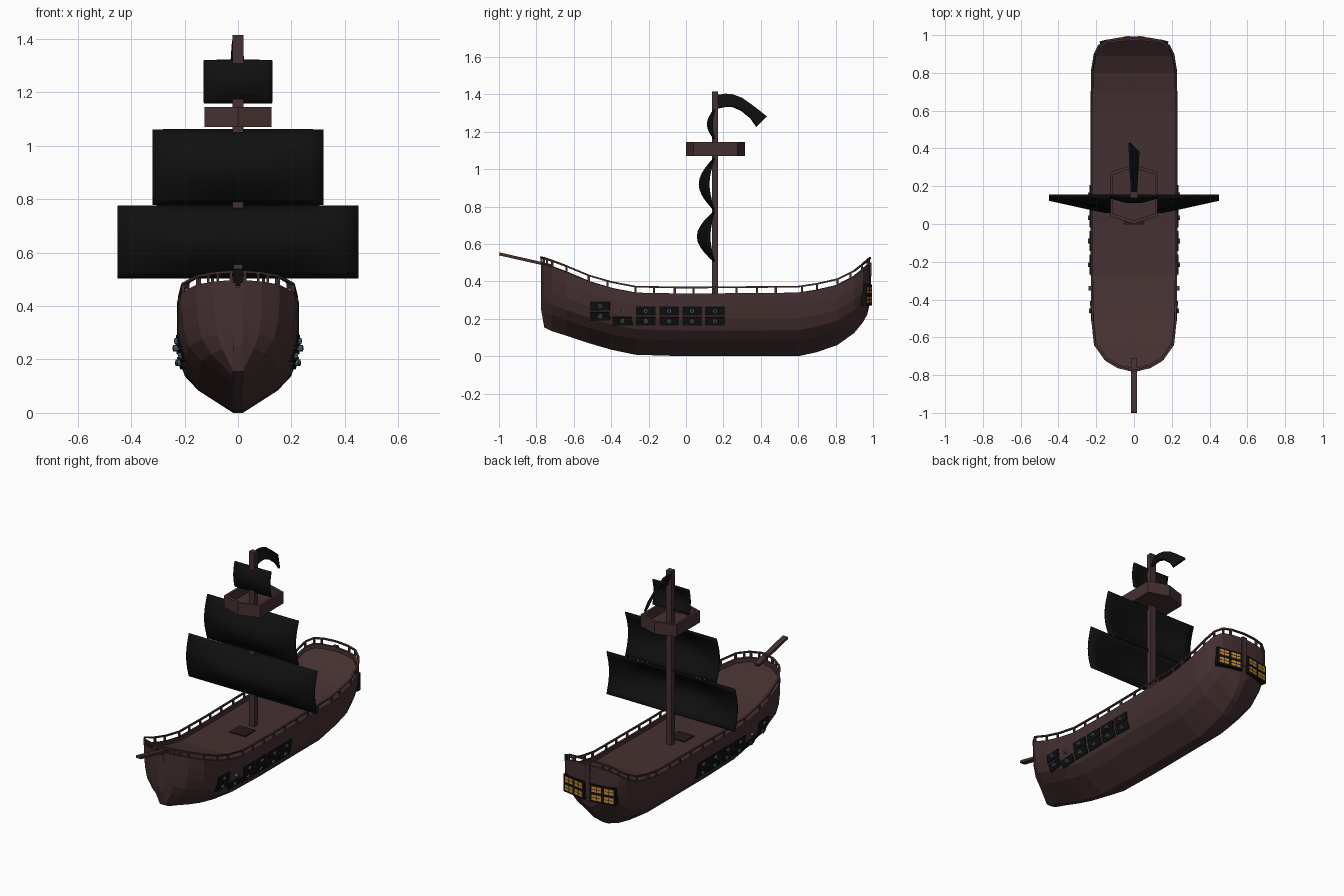
import bpy, bmesh, math
from mathutils import Vector, Matrix

if "Cube" in bpy.data.objects:
    bpy.data.objects.remove(bpy.data.objects["Cube"])

def material(name, r, g, b):
    m = bpy.data.materials.new(name)
    m.diffuse_color = (r, g, b, 1)
    m.use_nodes = True
    m.node_tree.nodes["Principled BSDF"].inputs["Base Color"].default_value = m.diffuse_color
    return m

WOOD = material("dark_brown_wood", 0.060, 0.030, 0.031)
HATCH = material("deep_brown", 0.020, 0.010, 0.010)
BLACK = material("black", 0.005, 0.005, 0.005)
TEAL = material("teal_metal", 0.08, 0.15, 0.18)
YELLOW = material("window_yellow", 0.60, 0.28, 0.03)

def finish(name, bm, mats, mirror=False, thick=0, smooth=False):
    bmesh.ops.recalc_face_normals(bm, faces=bm.faces)
    me = bpy.data.meshes.new(name)
    bm.to_mesh(me)
    bm.free()
    ob = bpy.data.objects.new(name, me)
    bpy.context.collection.objects.link(ob)
    for m in mats:
        me.materials.append(m)
    if smooth:
        me.shade_smooth()
    if thick:
        s = ob.modifiers.new("thickness", 'SOLIDIFY')
        s.thickness = thick
        s.offset = 0
    if mirror:
        mod = ob.modifiers.new("mirror", 'MIRROR')
        mod.use_clip = False
        mod.use_mirror_merge = False
    return ob

def paint(verts, mat):
    for f in {f for v in verts for f in v.link_faces}:
        f.material_index = mat

def box(bm, loc, size, rot=Matrix(), mat=0):
    m = Matrix.Translation(loc) @ rot.to_4x4() @ Matrix.Diagonal((*size, 1))
    paint(bmesh.ops.create_cube(bm, size=1, matrix=m)['verts'], mat)

def beam(bm, p, q, wide, high):
    p, q = Vector(p), Vector(q)
    rot = (q - p).to_track_quat('Y', 'Z').to_matrix()
    box(bm, (p + q) / 2, (wide, (q - p).length, high), rot)

# Hull stations: y, half width, keel height, rim height
ST = [(-.775, .02, .25, .497), (-.758, .09, .155, .492), (-.72, .155, .135, .48),
      (-.64, .212, .11, .45), (-.52, .225, .07, .40), (-.40, .228, .035, .365),
      (-.27, .229, .008, .34), (0, .229, 0, .335), (.60, .229, 0, .34),
      (.70, .229, .022, .355), (.81, .228, .06, .38), (.90, .213, .125, .425),
      (.945, .19, .18, .46), (.97, .15, .225, .482), (.98, .09, .27, .49),
      (.984, .02, .31, .493)]
# Cross-section: fraction of width, fraction of height
SEC = [(.08, 0), (.65, .25), (.87, .41), (.96, .59), (1, .8), (1, 1)]

def lerp_table(tab, t):
    for a, b in zip(tab, tab[1:]):
        if t <= b[0]:
            k = (t - a[0]) / (b[0] - a[0])
            return [p + (q - p) * k for p, q in zip(a, b)]
    return list(tab[-1])

def hull_x(y, z):
    _, w, zb, zt = lerp_table(ST, y)
    return w * lerp_table([(h, f) for f, h in SEC], (z - zb) / (zt - zb))[1]

# Hull with rim and sunken deck, lofted through the stations
bm = bmesh.new()
rings = []
for y, w, zb, zt in ST:
    half = [(max(w * f, min(w, .018)), y, zb + (zt - zb) * h) for f, h in SEC]
    inner, yi = max(w - .013, .006), .1 + (y - .1) * .985
    half += [(inner, yi, zt), (inner, yi, zt - .025)]
    ring = half + [(-x, yy, z) for x, yy, z in reversed(half)]
    rings.append([bm.verts.new(p) for p in ring])
n = len(rings[0])
for a, b in zip(rings, rings[1:]):
    for i in range(n):
        j = (i + 1) % n
        bm.faces.new((a[i], a[j], b[j], b[i]))
bm.faces.new(rings[0])
bm.faces.new(rings[-1])
finish("hull", bm, [WOOD])

# Railing: hand rail along the rim plus posts
bm = bmesh.new()
rail = [Vector((max(w - .006, 0), y, zt + .032)) for y, w, _, zt in ST]
rail = [Vector((0, rail[0].y, rail[0].z))] + rail + [Vector((0, rail[-1].y, rail[-1].z))]
for p, q in zip(rail, rail[1:]):
    beam(bm, p, q, .011, .009)
for y in (-.772, -.76, -.742, -.715, -.64, -.52, -.42, -.27, -.17, -.06, .04, .15, .27,
          .38, .48, .62, .70, .81, .88, .94, .97, .978):
    _, w, _, zt = lerp_table(ST, y)
    box(bm, (w - .006, y, zt + .014), (.011, .011, .034))
finish("railing", bm, [WOOD], mirror=True)

# Bowsprit
bm = bmesh.new()
beam(bm, (0, -.71, .482), (0, -.998, .547), .034, .016)
finish("bowsprit", bm, [WOOD])

# Mast and deck hatch
bm = bmesh.new()
box(bm, (0, .155, .86), (.04, .034, 1.11))
finish("mast", bm, [WOOD])
bm = bmesh.new()
box(bm, (0, .045, .313), (.11, .10, .008))
finish("deck_hatch", bm, [HATCH])

# Crow's nest: stretched hexagonal tub, open on top
bm = bmesh.new()
HEX = [(0, -.158), (.125, -.118), (.125, .118), (0, .158), (-.125, .118), (-.125, -.118)]
def hexring(s, z):
    return [bm.verts.new((x * s, .158 + y * s, z)) for x, y in HEX]
loops = [hexring(1, 1.07), hexring(1, 1.145), hexring(.88, 1.145), hexring(.88, 1.085)]
for a, b in zip(loops, loops[1:]):
    for i in range(6):
        bm.faces.new((a[i], a[(i + 1) % 6], b[(i + 1) % 6], b[i]))
bm.faces.new(loops[0])
bm.faces.new(loops[-1])
finish("lookout_nest", bm, [WOOD])

# Sails: sheets bulging forward, flatter at the side edges
def sail(name, half, z0, z1, edge, mid):
    bm = bmesh.new()
    nx, nz = 12, 10
    grid = []
    for i in range(nx + 1):
        u = -1 + 2 * i / nx
        depth = edge + (mid - edge) * min(1, (1 - abs(u)) / .65)
        grid.append([bm.verts.new((u * half, .152 - depth * math.sin(math.pi * k / nz),
                                   z0 + (z1 - z0) * k / nz)) for k in range(nz + 1)])
    for a, b in zip(grid, grid[1:]):
        for k in range(nz):
            bm.faces.new((a[k], b[k], b[k + 1], a[k + 1]))
    finish(name, bm, [BLACK], thick=.008, smooth=True)

sail("lower_sail", .45, .505, .775, .025, .09)
sail("middle_sail", .32, .78, 1.06, .03, .08)
sail("top_sail", .128, 1.16, 1.32, .012, .036)

# Flag: drooping strip twisting toward its tip
bm = bmesh.new()
TOP = [(.165, 1.395), (.21, 1.402), (.25, 1.398), (.30, 1.378), (.36, 1.335), (.43, 1.28)]
LOW = [(.165, 1.325), (.21, 1.334), (.25, 1.334), (.295, 1.315), (.345, 1.275), (.378, 1.228)]
cols = []
for i, (t, l) in enumerate(zip(TOP, LOW)):
    lean = .010 + .003 * i
    mid = ((t[0] + l[0]) / 2, (t[1] + l[1]) / 2)
    cols.append([bm.verts.new((x, *p)) for x, p in ((-lean, t), (0, mid), (lean, l))])
for a, b in zip(cols, cols[1:]):
    for k in range(2):
        bm.faces.new((a[k], b[k], b[k + 1], a[k + 1]))
finish("flag", bm, [BLACK], thick=.012)

# Gun ports and cannon muzzles, two rows of six on each side
ports, guns = bmesh.new(), bmesh.new()
for c, y in enumerate((-.46, -.34, -.215, -.09, .033, .155)):
    for row, z in enumerate((.187, .242)):
        if c == 0:
            z += .027
        x = hull_x(y, z)
        tilt = math.atan2(hull_x(y, z + .022) - hull_x(y, z - .022), .044)
        yaw = math.atan2(hull_x(y - .05, z) - hull_x(y + .05, z), .1)
        rot = Matrix.Rotation(yaw, 3, 'Z') @ Matrix.Rotation(tilt, 3, 'Y')
        if (c, row) != (1, 1):
            box(ports, (x + .002, y, z), (.009, .105, .047), rot)
        for r, length, mat in ((.012, .034, 0), (.006, .036, 1)):
            m = Matrix.Translation((x + .001, y, z)) @ Matrix.Rotation(math.pi / 2, 4, 'Y')
            v = bmesh.ops.create_cone(guns, cap_ends=True, segments=8, radius1=r,
                                      radius2=r, depth=length, matrix=m)['verts']
            paint(v, mat)
finish("gun_ports", ports, [BLACK], mirror=True)
finish("cannons", guns, [TEAL, BLACK], mirror=True)

# Stern windows: angled dark frames with yellow panes
bm = bmesh.new()
rot = Matrix.Rotation(-math.atan2(.03, .167), 3, 'Z')
mid = Vector((.101, .980, .327))
box(bm, mid + rot @ Vector((0, -.015, 0)), (.165, .032, .112), rot)
for cx in (-.039, .039):
    for cz in (-.026, .026):
        for dx in (-.016, .016):
            for dz in (-.0095, .0095):
                box(bm, mid + rot @ Vector((cx + dx, .001, cz + dz)),
                    (.028, .004, .016), rot, 1)
finish("stern_windows", bm, [BLACK, YELLOW], mirror=True)

# Stern post
bm = bmesh.new()
beam(bm, (0, .978, .31), (0, .982, .50), .03, .02)
finish("stern_post", bm, [WOOD])
